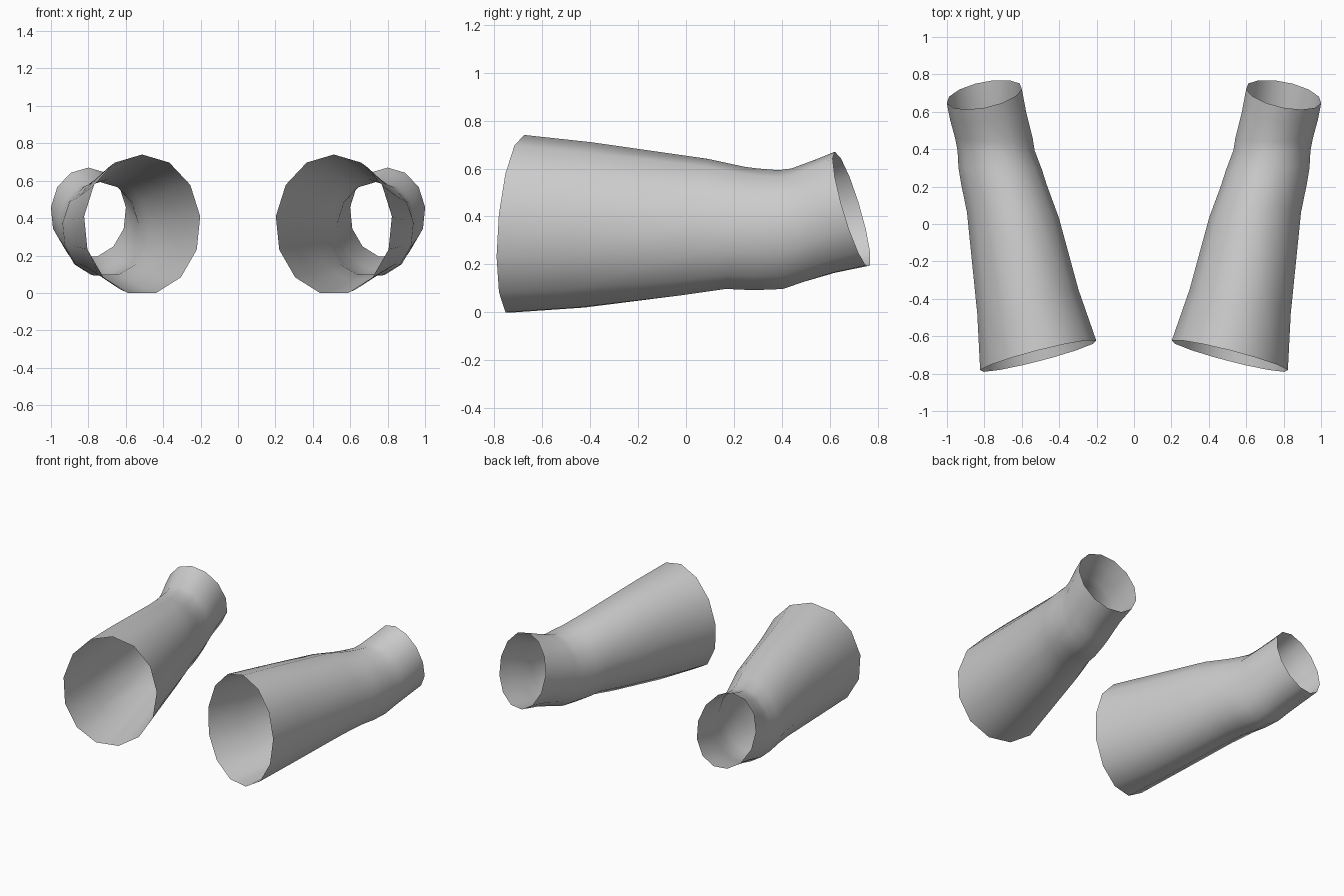
import bpy, bmesh
from math import pi, cos, sin
from mathutils import Vector

if "Cube" in bpy.data.objects:
    bpy.data.objects.remove(bpy.data.objects["Cube"])

SIDES = 13
# Each ring: inner edge (x, y), outer edge (x, y), top (y, z), bottom (y, z)
RINGS = [
    ((0.20, -0.61), (0.825, -0.77), (-0.69, 0.74), (-0.75, -0.011)),
    ((0.295, -0.34), (0.84, -0.47), (-0.41, 0.71), (-0.45, 0.01)),
    ((0.40, 0.02), (0.895, 0.05), (0.10, 0.64), (0.00, 0.065)),
    ((0.465, 0.20), (0.925, 0.20), (0.25, 0.607), (0.17, 0.09)),
    ((0.49, 0.29), (0.94, 0.30), (0.30, 0.60), (0.28, 0.085)),
    ((0.53, 0.40), (0.945, 0.40), (0.38, 0.593), (0.40, 0.09)),
    ((0.54, 0.45), (0.96, 0.46), (0.45, 0.60), (0.50, 0.12)),
    ((0.575, 0.60), (0.985, 0.56), (0.55, 0.64), (0.62, 0.158)),
    ((0.598, 0.725), (1.002, 0.65), (0.625, 0.67), (0.765, 0.188)),
]


def sleeve(name, side):
    bm = bmesh.new()
    loops = []
    for inner, outer, top, bottom in RINGS:
        across = Vector((outer[0] - inner[0], outer[1] - inner[1], 0)) / 2
        up = Vector((0, top[0] - bottom[0], top[1] - bottom[1])) / 2
        centre = Vector(((inner[0] + outer[0]) / 2,
                         (inner[1] + outer[1] + top[0] + bottom[0]) / 4,
                         (top[1] + bottom[1]) / 2))
        loop = []
        for i in range(SIDES):
            a = pi / 2 + 2 * pi * i / SIDES
            p = centre + across * cos(a) + up * sin(a)
            loop.append(bm.verts.new((p.x * side, p.y, p.z)))
        loops.append(loop)
    # Skin neighbouring rings, leaving both ends open
    for a, b in zip(loops, loops[1:]):
        for i in range(SIDES):
            j = (i + 1) % SIDES
            quad = (a[i], b[i], b[j], a[j])
            bm.faces.new(quad if side > 0 else quad[::-1]).smooth = True
    # Make the faces point out of the tube
    bm.normal_update()
    f = bm.faces[:][0]
    axis = sum((v.co for v in loops[0]), Vector()) / SIDES
    if f.normal.dot(f.calc_center_median() - axis) < 0:
        bmesh.ops.reverse_faces(bm, faces=bm.faces[:])
    mesh = bpy.data.meshes.new(name)
    bm.to_mesh(mesh)
    bm.free()
    bpy.context.collection.objects.link(bpy.data.objects.new(name, mesh))


# Mirrored pair of open sleeves
sleeve("right_sleeve", 1)
sleeve("left_sleeve", -1)
